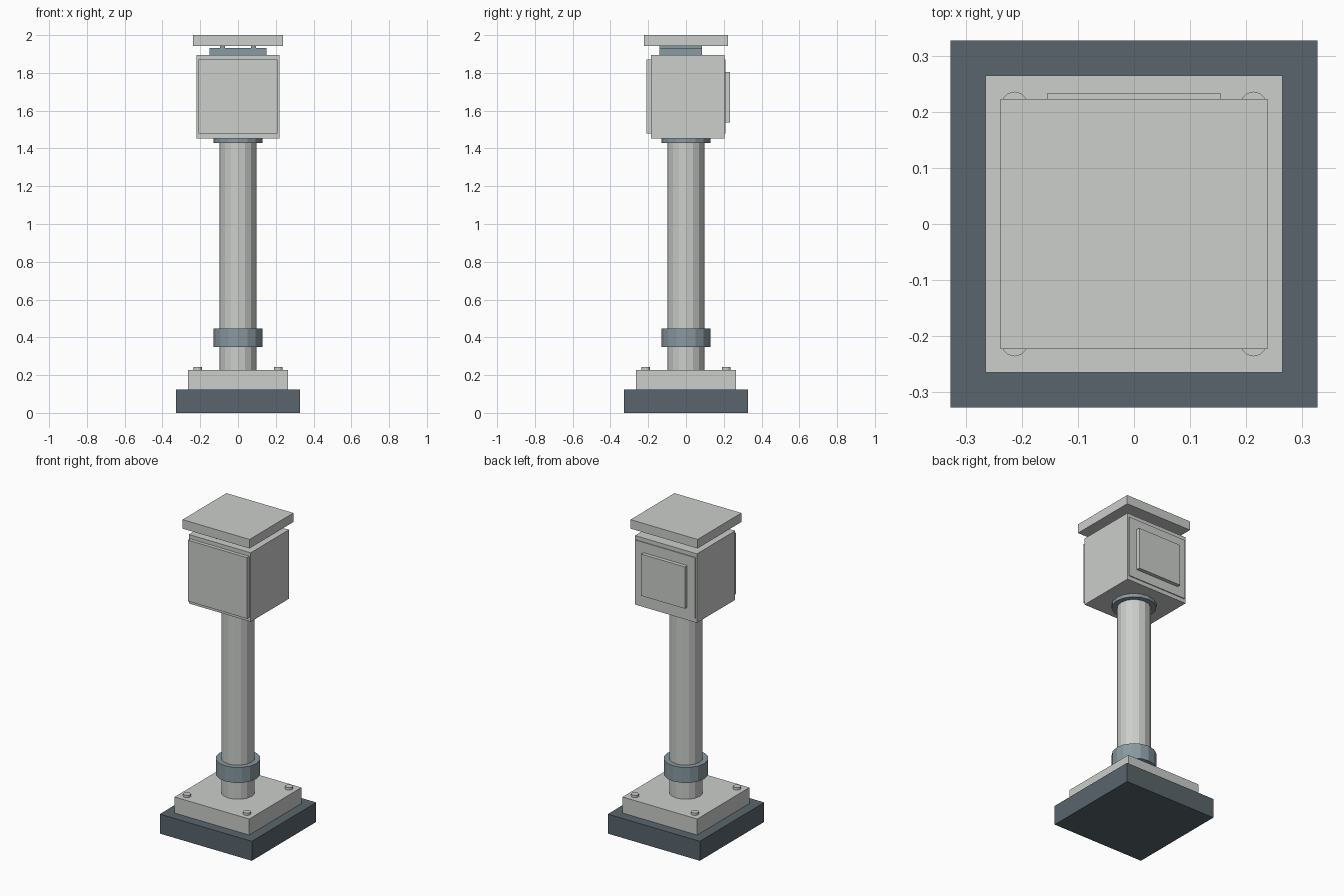
import bpy
import math

cube = bpy.data.objects.get("Cube")
if cube:
    bpy.data.objects.remove(cube, do_unlink=True)


def material(name, rgb):
    mat = bpy.data.materials.new(name)
    mat.use_nodes = True
    mat.diffuse_color = (*rgb, 1)
    mat.node_tree.nodes["Principled BSDF"].inputs["Base Color"].default_value = (*rgb, 1)
    return mat


light = material("light grey", (0.60, 0.62, 0.60))
steel = material("blue grey steel", (0.25, 0.32, 0.36))
dark = material("dark slate", (0.10, 0.13, 0.15))


def box(name, x, y, z, mat):
    """Box from (min, max) ranges."""
    ranges = (x, y, z)
    bpy.ops.mesh.primitive_cube_add(size=1, location=[(a + b) / 2 for a, b in ranges])
    ob = bpy.context.object
    ob.name = name
    ob.scale = [b - a for a, b in ranges]
    bpy.ops.object.transform_apply(location=False, rotation=False, scale=True)
    ob.data.materials.append(mat)
    return ob


def cylinder(name, radius, z, mat, x=0, y=0, sides=16):
    bpy.ops.mesh.primitive_cylinder_add(vertices=sides, radius=radius, depth=z[1] - z[0],
                                        location=(x, y, (z[0] + z[1]) / 2))
    ob = bpy.context.object
    ob.name = name
    ob.data.materials.append(mat)
    return ob


def sym(half):
    return (-half, half)


# Foot: dark plinth, mounting plate and four bolts
box("plinth", sym(0.327), sym(0.327), (0, 0.125), dark)
box("mounting_plate", sym(0.265), sym(0.265), (0.125, 0.228), light)
for sx, side in ((-1, "right"), (1, "left")):
    for sy, end in ((-1, "front"), (1, "back")):
        cylinder(f"bolt_{end}_{side}", 0.023, (0.228, 0.243), light,
                 sx * 0.213, sy * 0.213, 12)

# Post with its collars
cylinder("post", 0.098, (0.228, 1.44), light)
cylinder("lower_collar", 0.13, (0.348, 0.447), steel)
cylinder("upper_collar", 0.13, (1.43, 1.452), steel)

# Head with front door and back panels
box("head", sym(0.22), (-0.185, 0.203), (1.452, 1.895), light)
box("front_door", sym(0.21), (-0.208, -0.185), (1.478, 1.87), light)
box("back_plate", sym(0.21), (0.203, 0.209), (1.478, 1.87), light)
box("back_hatch", sym(0.155), (0.209, 0.233), (1.537, 1.805), light)

# Neck, spacer strips and cap
box("neck", sym(0.15), (-0.14, 0.086), (1.895, 1.932), steel)
for sx, side in ((-1, "right"), (1, "left")):
    box(f"spacer_{side}", sorted((sx * 0.07, sx * 0.095)), (-0.14, 0.086), (1.932, 1.942), steel)
box("cap", sym(0.238), sym(0.2225), (1.942, 2.0), light)
